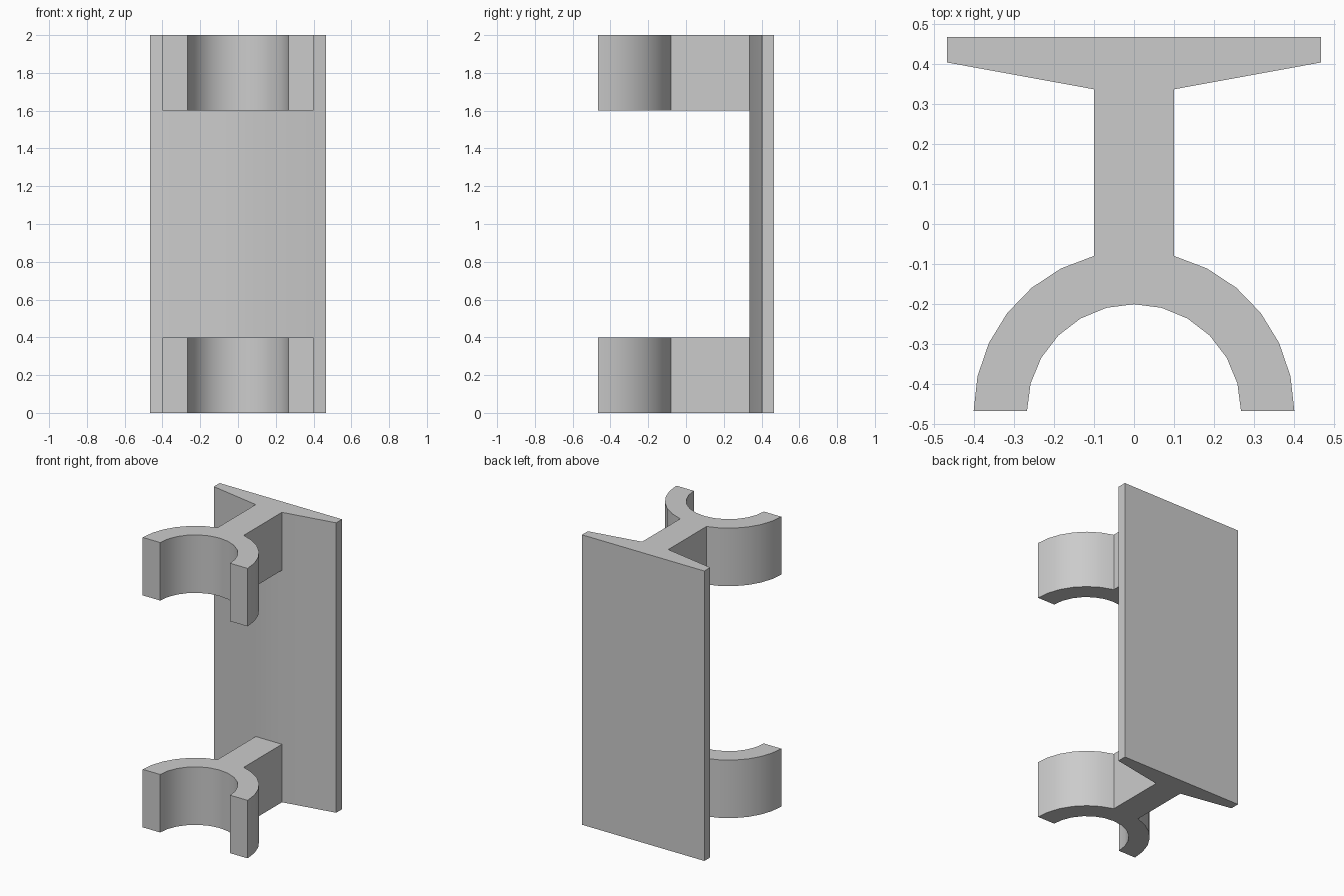
import bpy, bmesh
from math import sin, cos, radians

if "Cube" in bpy.data.objects:
    bpy.data.objects.remove(bpy.data.objects["Cube"])


def extrude_profile(name, half, z0, z1):
    """Mirror a right-hand half outline across x = 0 and extrude it upward."""
    left = [(-x, y) for x, y in reversed(half) if x > 1e-5]
    bm = bmesh.new()
    base = bm.faces.new([bm.verts.new((x, y, z0)) for x, y in half + left])
    top = bmesh.ops.extrude_face_region(bm, geom=[base], use_keep_orig=True)["geom"]
    for v in top:
        if isinstance(v, bmesh.types.BMVert):
            v.co.z = z1
    bmesh.ops.recalc_face_normals(bm, faces=bm.faces)
    mesh = bpy.data.meshes.new(name)
    bm.to_mesh(mesh)
    bm.free()
    obj = bpy.data.objects.new(name, mesh)
    bpy.context.collection.objects.link(obj)
    bpy.ops.object.select_all(action='DESELECT')
    obj.select_set(True)
    bpy.context.view_layer.objects.active = obj
    bpy.ops.object.shade_smooth_by_angle(angle=radians(30))
    return obj


D = 0.467          # half depth; also the y of the ring centre (negative)
R_OUT, R_IN = 0.4, 0.267
PLATE_FRONT = 0.336


def arc(radius, degrees):
    return [(radius * cos(radians(a)), -D + radius * sin(radians(a))) for a in degrees]


# Back plate with tapered front
extrude_profile("back_plate", [(0.1, PLATE_FRONT), (D, 0.403), (D, D)], 0, 2)

# Half-ring clips on stems, one at each end of the plate
inner = [(0, -D + R_IN)] + arc(R_IN, range(75, -1, -15))
outer = arc(R_OUT, [75.52 * i / 6 for i in range(7)])
clip = inner + outer + [(0.1, PLATE_FRONT)]
for name, z in (("lower_clip", 0), ("upper_clip", 1.6)):
    extrude_profile(name, clip, z, z + 0.4)
